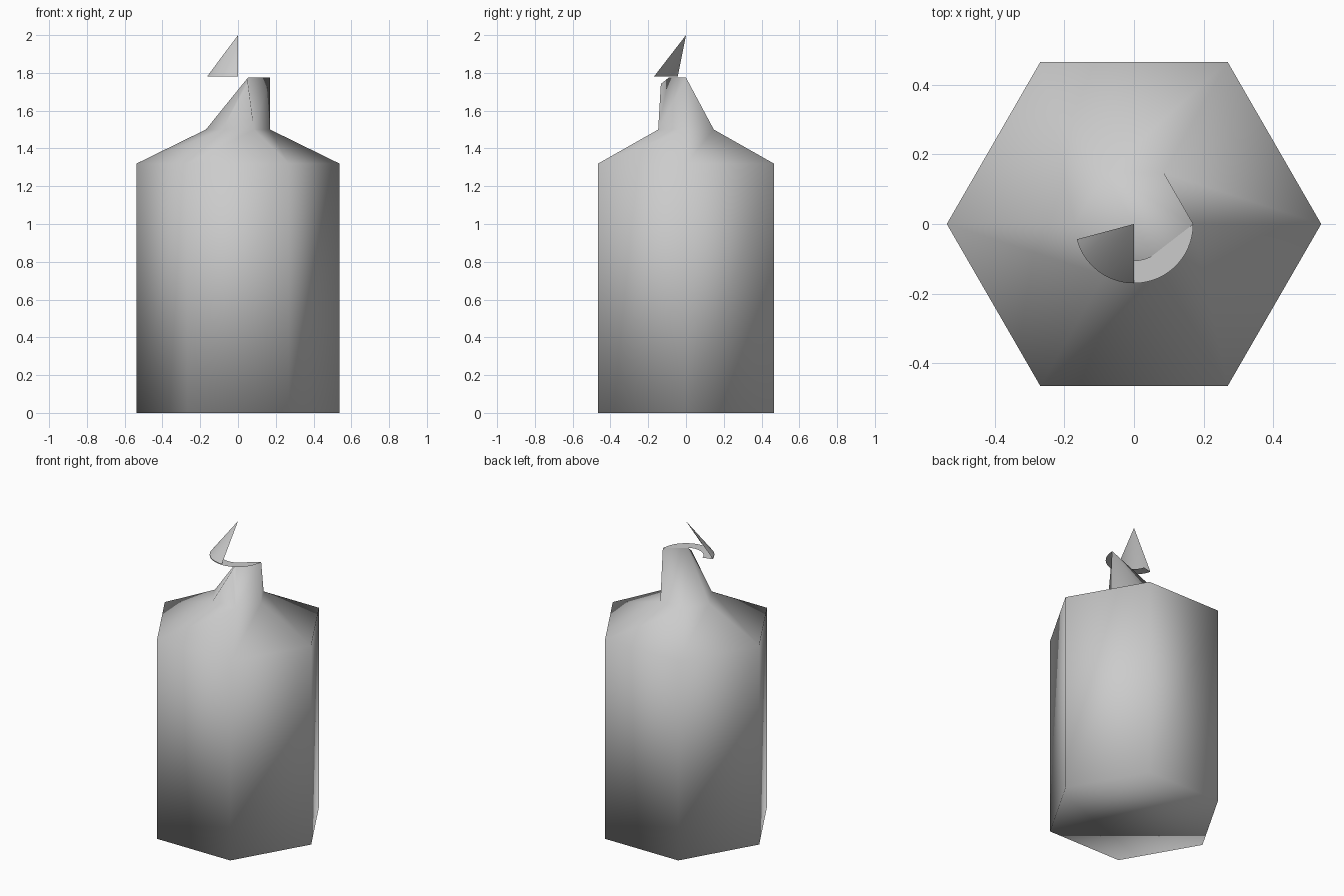
import bpy
import bmesh
from math import cos, sin, radians

cube = bpy.data.objects.get("Cube")
if cube:
    bpy.data.objects.remove(cube, do_unlink=True)

grey = bpy.data.materials.new("light_grey")
grey.use_nodes = True
colour = (0.6, 0.6, 0.6, 1)
grey.diffuse_color = colour
grey.node_tree.nodes["Principled BSDF"].inputs["Base Color"].default_value = colour

R, NECK_R, INNER_R = 0.537, 0.17, 0.105
SHOULDER_Z, NECK_Z, TOP_Z, TIP_Z = 1.32, 1.5, 1.775, 2.0


def polar(r, degrees, z):
    a = radians(degrees)
    return (r * cos(a), r * sin(a), z)


def finish(name, bm, fix_normals=True):
    if fix_normals:
        bmesh.ops.recalc_face_normals(bm, faces=bm.faces)
    for f in bm.faces:
        f.smooth = True
    mesh = bpy.data.meshes.new(name)
    bm.to_mesh(mesh)
    bm.free()
    mesh.materials.append(grey)
    obj = bpy.data.objects.new(name, mesh)
    bpy.context.collection.objects.link(obj)
    return obj


def sector(name, inner, outer, start, end, steps=20):
    """Strip between two (radius, z) rings over an arc."""
    bm = bmesh.new()
    rows = []
    for i in range(steps + 1):
        a = start + (end - start) * i / steps
        rows.append([bm.verts.new(polar(r, a, z)) for r, z in (inner, outer)])
    for p, q in zip(rows, rows[1:]):
        bm.faces.new((p[0], p[1], q[1], q[0]))
    bmesh.ops.remove_doubles(bm, verts=bm.verts, dist=1e-5)
    return finish(name, bm, False)


# Hexagonal body, shoulder and twisted neck as one smooth skin
bm = bmesh.new()
rings = [[bm.verts.new(polar(r, 60 * i, z)) for i in range(6)]
         for r, z in ((R, 0), (R, SHOULDER_Z), (NECK_R, NECK_Z))]
bm.faces.new(rings[0][::-1])
for low, high in zip(rings, rings[1:]):
    for i in range(6):
        j = (i + 1) % 6
        bm.faces.new((low[i], low[j], high[j], high[i]))

# Neck closes from the hexagon to a short top edge with a front bulge
v = rings[2]
peak = bm.verts.new(polar(INNER_R, 300, TOP_Z))
corner = bm.verts.new((NECK_R, 0, TOP_Z))
bulge = bm.verts.new((0.053, -0.133, 1.742))
for tri in ((v[0], v[1], corner), (v[1], v[2], corner), (v[2], peak, corner),
            (v[2], v[3], peak), (v[3], v[4], peak), (v[4], bulge, peak),
            (v[4], v[5], bulge), (v[5], peak, bulge), (v[5], corner, peak),
            (v[5], v[0], corner)):
    bm.faces.new(tri)
finish("body", bm)

# Flat collar strip: curved arc, then a wedge ending at the neck corner
sector("collar_arc", (INNER_R, TOP_Z), (NECK_R, TOP_Z), 195, 300)
bm = bmesh.new()
arc = [bm.verts.new(polar(NECK_R, 300 + 6 * i, TOP_Z)) for i in range(11)]
inner = bm.verts.new(polar(INNER_R, 300, TOP_Z))
for a, b in zip(arc, arc[1:]):
    bm.faces.new((inner, a, b))
finish("collar_wedge", bm, False)

# Pointed cone slice above the collar
sector("tip_slice", (0, TIP_Z), (NECK_R, TOP_Z + 0.005), 195, 270)
